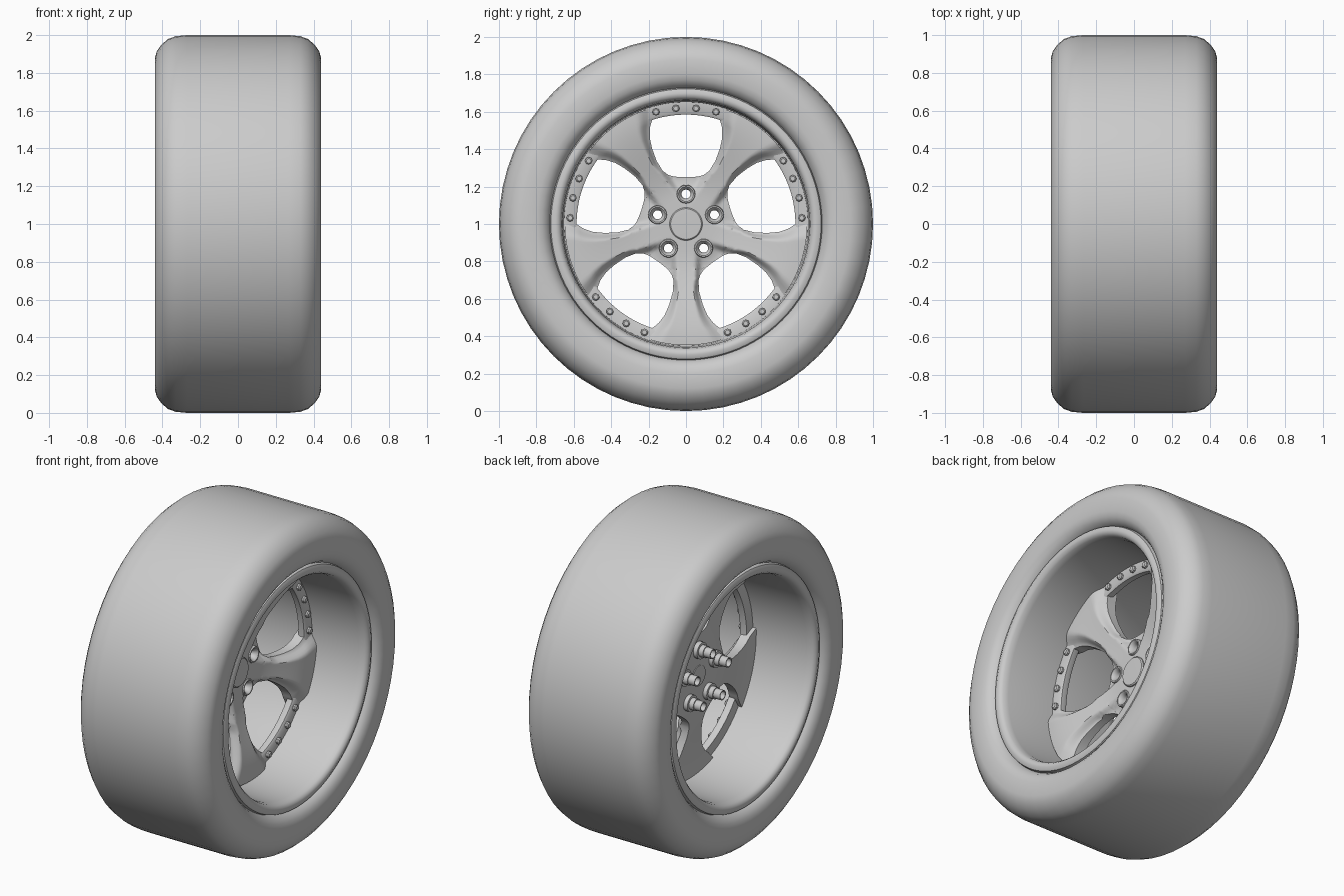
import bpy, bmesh
from math import cos, sin, pi, radians, degrees
from mathutils import Vector

if "Cube" in bpy.data.objects:
    bpy.data.objects.remove(bpy.data.objects["Cube"])

CZ = 1.0  # axle height


def finish(bm, name, angle=35):
    me = bpy.data.meshes.new(name)
    bm.to_mesh(me)
    bm.free()
    ob = bpy.data.objects.new(name, me)
    bpy.context.collection.objects.link(ob)
    smooth(ob, angle)
    return ob


def smooth(ob, angle=35):
    bpy.ops.object.select_all(action='DESELECT')
    ob.select_set(True)
    bpy.context.view_layer.objects.active = ob
    bpy.ops.object.shade_smooth_by_angle(angle=radians(angle))


def lathe(bm, prof, seg, y=0.0, z=0.0, closed=False):
    """Spin (x, radius) points about an axis parallel to x."""
    rings = []
    for x, r in prof:
        if r < 1e-6:
            rings.append([bm.verts.new((x, y, CZ + z))] * seg)
        else:
            rings.append([bm.verts.new((x, y + r * cos(2 * pi * i / seg),
                                        CZ + z + r * sin(2 * pi * i / seg))) for i in range(seg)])
    n = len(prof)
    for k in range(n if closed else n - 1):
        a, b = rings[k], rings[(k + 1) % n]
        for i in range(seg):
            j = (i + 1) % seg
            vs = list(dict.fromkeys([a[i], a[j], b[j], b[i]]))
            if len(vs) > 2:
                bm.faces.new(vs)


def turned(name, prof, seg, places=((0, 0),), closed=False, angle=35):
    bm = bmesh.new()
    for y, z in places:
        lathe(bm, prof, seg, y, z, closed)
    bmesh.ops.recalc_face_normals(bm, faces=bm.faces)
    return finish(bm, name, angle)


def polar(r, degs):
    return [(r * cos(radians(d)), r * sin(radians(d))) for d in degs]


def step(t):
    t = max(0.0, min(1.0, t))
    return t * t * (3 - 2 * t)


# Tyre
half = [(.27, 1), (.33, .994), (.37, .98), (.405, .95), (.43, .915), (.44, .88), (.44, .80),
        (.432, .77), (.415, .745), (.39, .73), (.35, .715), (.33, .69)]
tyre = [(-x, r) for x, r in reversed(half)] + [(0, 1.0)] + half
turned("tyre", tyre, 64, closed=True, angle=40)

# Rim barrel with rounded lips
lip = [(.36, .70), (.385, .728), (.405, .722), (.415, .70), (.41, .68), (.395, .667), (.36, .66)]
rim = [(-x, r) for x, r in reversed(lip)] + lip[:]
rim += [(.06, .652), (-.06, .652)]
turned("rim_barrel", rim, 96, closed=True, angle=40)

# Bolt ring and its bolts
turned("bolt_ring", [(.015, .585), (.04, .585), (.048, .597), (.048, .655), (.0, .655), (.0, .59)],
       96, closed=True)
bolt_at = polar(.62, [90 + 72 * k + o for k in range(5) for o in (-15, -5, 5, 15)])
turned("ring_bolts", [(.04, .02), (.06, .02), (.066, .013), (.066, 0)], 8, bolt_at, angle=25)

# Five-spoke disc: half angle of the spoke by radius
EDGE = [(.25, 36), (.252, 31), (.257, 25), (.265, 20.5), (.28, 16), (.31, 12.3), (.37, 11),
        (.44, 11.8), (.50, 13.2), (.55, 15.5), (.585, 18), (.62, 19.5), (.648, 20.5)]
ROWS = [(r, 36) for r in (.06, .09, .12, .15, .18, .205, .23)]
for (r0, a0), (r1, a1) in zip(EDGE, EDGE[1:]):
    ROWS += [(r0, a0)]
    if r1 - r0 > .02:
        ROWS += [((r0 + r1) / 2, (a0 + a1) / 2)]
ROWS.append(EDGE[-1])
COLS = 24


def front_x(r, a):
    ref = min(36, degrees(.085 / r)) if r < .33 else None
    if ref is None:
        ref = max(e for rr, e in ROWS if abs(rr - r) < 1e-9)
    drop = .045 * step((abs(a) / ref - .55) / .45) * step((r - .11) / .15)
    return .085 * step((r - .15) / .48) - drop


bm = bmesh.new()
for k in range(5):
    grid = []
    for r, amax in ROWS:
        row = []
        for c in range(COLS + 1):
            a = amax * (2 * c / COLS - 1)
            t = radians(54 + 72 * k + a)
            row.append(bm.verts.new((front_x(r, a), r * cos(t), CZ + r * sin(t))))
        grid.append(row)
    for p, q in zip(grid, grid[1:]):
        for c in range(COLS):
            bm.faces.new((p[c], q[c], q[c + 1], p[c + 1]))
bmesh.ops.remove_doubles(bm, verts=bm.verts, dist=1e-4)
back = bmesh.ops.extrude_face_region(bm, geom=bm.faces[:], use_keep_orig=True)
for v in back["geom"]:
    if isinstance(v, bmesh.types.BMVert):
        r = Vector((v.co.y, v.co.z - CZ)).length
        v.co.x = -.085 + .06 * step((r - .15) / .45)
bmesh.ops.recalc_face_normals(bm, faces=bm.faces)
disc = finish(bm, "spoke_disc")

# Lug holes cut through the disc
lug_at = polar(.16, [90 + 72 * k for k in range(5)])
cutter = turned("lug_hole_cutter", [(-.3, 0), (-.3, .044), (.2, .044), (.2, 0)], 24, lug_at)
cutter.hide_render = True
cutter.hide_viewport = False
mod = disc.modifiers.new("lug_holes", 'BOOLEAN')
mod.object = cutter
mod.operation = 'DIFFERENCE'
mod.solver = 'EXACT'
bpy.ops.object.select_all(action='DESELECT')
disc.select_set(True)
bpy.context.view_layer.objects.active = disc
bpy.ops.object.modifier_apply(modifier=mod.name)
bpy.data.objects.remove(cutter)
smooth(disc)

# Hollow lug sleeves reaching out of the back
turned("lug_sleeves", [(.0, .034), (.006, .04), (.006, .047), (-.0, .05), (-.11, .05), (-.11, .036),
                       (-.14, .036), (-.14, .03), (-.185, .03), (-.185, .024), (-.02, .024)],
       20, lug_at, closed=True)

# Centre cap
turned("centre_cap", [(-.09, 0), (-.09, .062), (-.03, .062), (-.03, .088), (.008, .088),
                      (.014, .082), (.016, 0)], 48)
